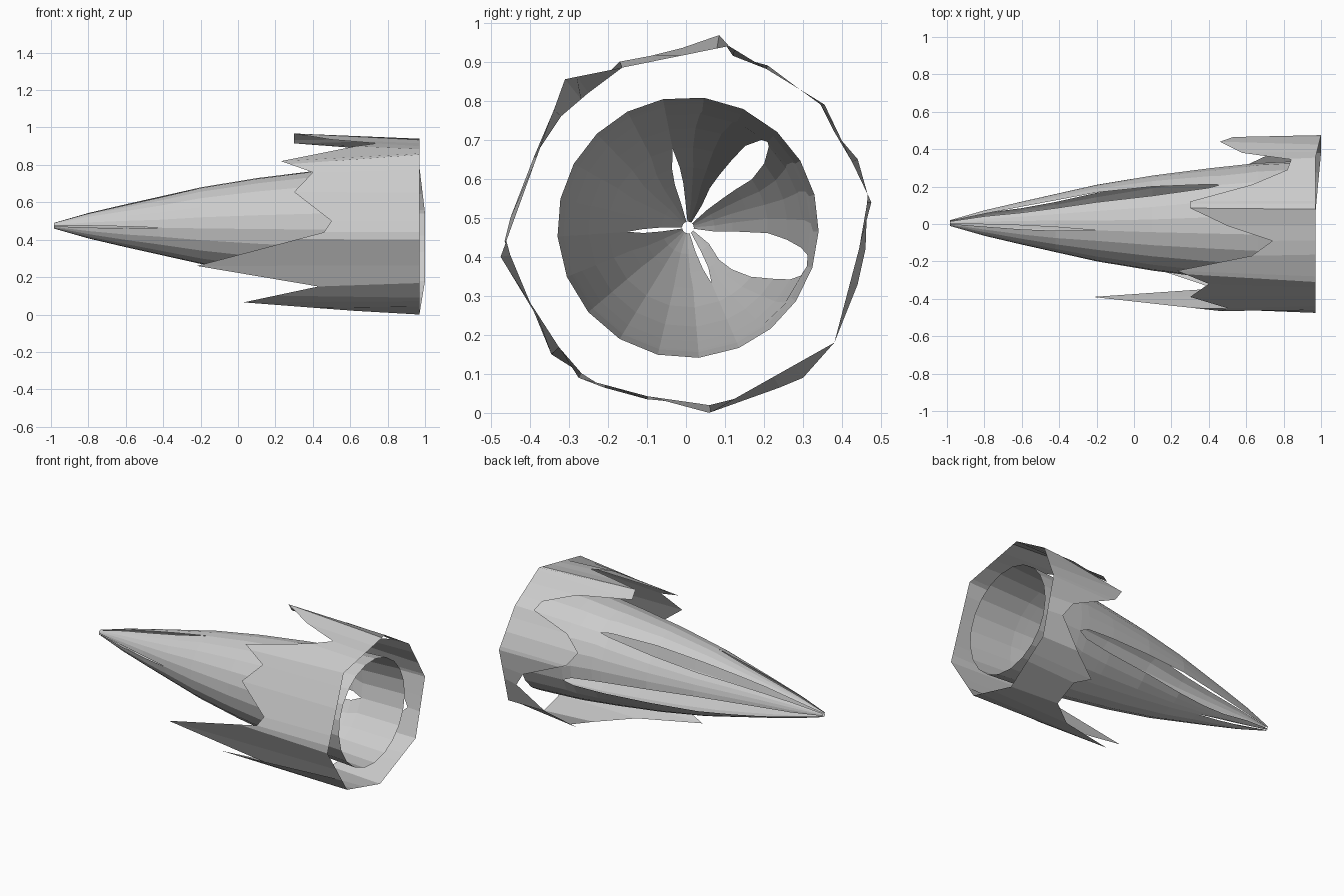
import bpy, bmesh
from math import radians, cos, sin, atan2, tau, ceil

if "Cube" in bpy.data.objects:
    bpy.data.objects.remove(bpy.data.objects["Cube"])

CY, CZ = 0.005, 0.475


def lerp_table(table, x):
    """Piecewise-linear lookup, first column is the key."""
    if x <= table[0][0]:
        return table[0][1:]
    for a, b in zip(table, table[1:]):
        if x <= b[0]:
            t = (x - a[0]) / (b[0] - a[0])
            return tuple(p + (q - p) * t for p, q in zip(a[1:], b[1:]))
    return table[-1][1:]


def finish(bm, name):
    bmesh.ops.remove_doubles(bm, verts=bm.verts[:], dist=0.0005)
    bmesh.ops.recalc_face_normals(bm, faces=bm.faces[:])
    mesh = bpy.data.meshes.new(name)
    bm.to_mesh(mesh)
    bm.free()
    obj = bpy.data.objects.new(name, mesh)
    bpy.context.collection.objects.link(obj)


# Inner cone: radius profile along x
profile = [(-0.985, 0.015), (-0.8, 0.068), (-0.6, 0.115), (-0.2, 0.205),
           (0.1, 0.255), (0.4, 0.293), (0.65, 0.32), (0.95, 0.335)]

# Slits between petals: (x, low angle, high angle), closing at the last row
slits = [
    [(-0.985, -30, -12), (-0.6, -46, -5), (-0.3, -42, -4), (-0.1, -34, -4),
     (0.1, -31, -7), (0.4, -27, -10), (0.6, -23, -13), (0.66, -18, -18)],
    [(-0.985, 45, 55), (-0.6, 40, 61), (-0.2, 37, 57), (0.1, 40, 55),
     (0.4, 45, 50), (0.46, 47, 47)],
    [(-0.985, 95, 105), (-0.6, 96, 107), (-0.3, 99, 104), (-0.2, 101, 101)],
    [(-0.985, 178, 190), (-0.6, 182, 187), (-0.45, 184, 184)],
    [(-0.985, 285, 300), (-0.6, 290, 297), (-0.42, 293, 293)],
]
stations = [-0.985, -0.8, -0.6, -0.42, -0.2, 0.1, 0.4, 0.46, 0.6, 0.66, 0.95]

bm = bmesh.new()
for i, slit in enumerate(slits):
    nxt = slits[(i + 1) % len(slits)]
    turn = 360 if i == len(slits) - 1 else 0
    cols = ceil((nxt[-1][1] + turn - slit[-1][1]) / 19)
    rows = []
    for x in stations:
        r = lerp_table(profile, x)[0]
        a0 = lerp_table(slit, x)[1]
        a1 = lerp_table(nxt, x)[0] + turn
        row = []
        for c in range(cols + 1):
            a = radians(a0 + (a1 - a0) * c / cols)
            row.append(bm.verts.new((x, CY + r * cos(a), CZ + r * sin(a))))
        rows.append(row)
    for ra, rb in zip(rows, rows[1:]):
        for c in range(cols):
            bm.faces.new((ra[c], ra[c + 1], rb[c + 1], rb[c]))
finish(bm, "inner_cone_petals")

# Outer shell: eight-sided rim at the wide end
rim = [(0.97, 0.11, 0.94), (0.97, -0.31, 0.855), (0.97, -0.475, 0.40),
       (0.97, -0.275, 0.09), (0.97, 0.06, 0.0), (1.0, 0.38, 0.18),
       (1.0, 0.475, 0.54), (0.97, 0.355, 0.79)]

# Torn front edge of the shell, going round from the top
torn = [(0.30, 0.12, 0.915), (0.30, 0.085, 0.968), (0.5, -0.01, 0.935),
        (0.74, -0.09, 0.915), (0.63, -0.17, 0.90), (0.23, -0.25, 0.82),
        (0.40, -0.32, 0.76), (0.30, -0.39, 0.655), (0.50, -0.45, 0.50),
        (0.46, -0.465, 0.44), (-0.22, -0.39, 0.26), (0.43, -0.345, 0.15),
        (0.03, -0.21, 0.065), (0.42, -0.10, 0.035), (0.62, 0.06, 0.02),
        (0.65, 0.24, 0.065), (0.57, 0.30, 0.09), (0.74, 0.38, 0.18),
        (0.90, 0.44, 0.33), (0.84, 0.46, 0.42), (0.53, 0.465, 0.56),
        (0.46, 0.44, 0.65), (0.58, 0.38, 0.72), (0.84, 0.345, 0.79),
        (0.82, 0.29, 0.83), (0.63, 0.21, 0.89)]


def keyed(points):
    """Rows of (angle, x, y, z), wrapped so lookups close around the ring."""
    rows = sorted((atan2(z - CZ, y) % tau, x, y, z) for x, y, z in points)
    first, last = rows[0], rows[-1]
    return [(last[0] - tau,) + last[1:]] + rows + [(first[0] + tau,) + first[1:]]


def cut(table, a):
    """Point where the ray at angle a crosses the polygon."""
    for p, q in zip(table, table[1:]):
        if p[0] <= a <= q[0]:
            dp = p[2] * sin(a) - (p[3] - CZ) * cos(a)
            dq = q[2] * sin(a) - (q[3] - CZ) * cos(a)
            t = 0 if abs(dp - dq) < 1e-9 else dp / (dp - dq)
            return tuple(p[k] + (q[k] - p[k]) * t for k in (1, 2, 3))


rim_rows, torn_rows = keyed(rim), keyed(torn)
angles = sorted(r[0] for r in rim_rows[1:-1] + torn_rows[1:-1])
bm = bmesh.new()
pairs = [(bm.verts.new(cut(rim_rows, a)), bm.verts.new(cut(torn_rows, a)))
         for a in angles]
for (r0, t0), (r1, t1) in zip(pairs, pairs[1:] + pairs[:1]):
    bm.faces.new((r0, r1, t1, t0))
finish(bm, "outer_spiked_shell")
